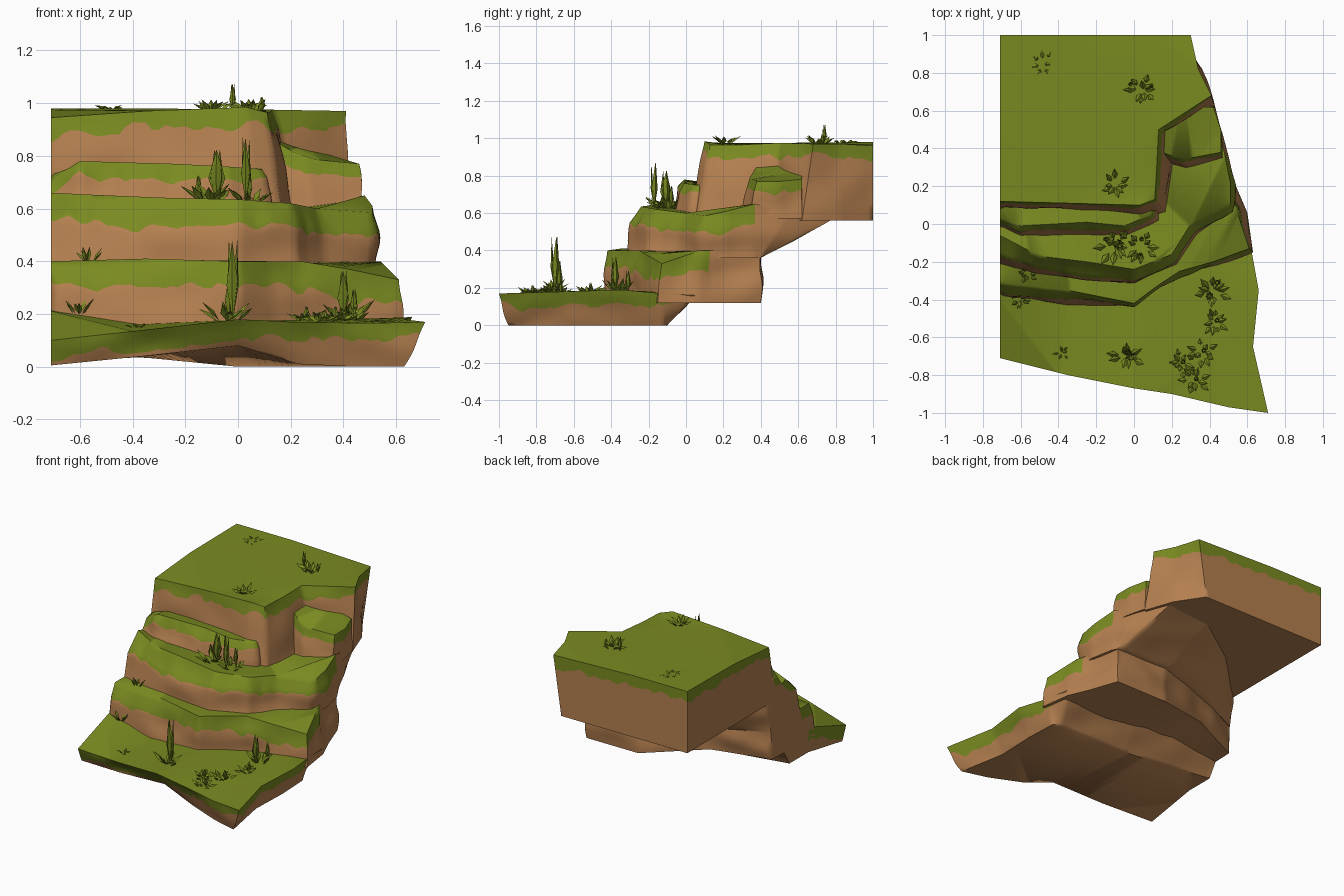
import bpy, bmesh, math, random
from mathutils import Vector, noise

random.seed(4)


def material(name, rgb):
    m = bpy.data.materials.new(name)
    m.diffuse_color = (*rgb, 1)
    return m


GRASS = material("grass green", (0.195, 0.255, 0.015))
EARTH = material("earth brown", (0.46, 0.215, 0.08))


def finish(bm, name, mats, angle):
    me = bpy.data.meshes.new(name)
    bm.to_mesh(me)
    bm.free()
    for m in mats:
        me.materials.append(m)
    ob = bpy.data.objects.new(name, me)
    bpy.context.collection.objects.link(ob)
    bpy.ops.object.select_all(action='DESELECT')
    ob.select_set(True)
    bpy.context.view_layer.objects.active = ob
    bpy.ops.object.shade_smooth_by_angle(angle=math.radians(angle))
    return ob


def terrace(name, pairs, band, dent=0.03, lip=0.0, bare_y=9, left_bare_y=9):
    """Slab: counter-clockwise (top xyz, bottom xyz) pairs, grassy top and wavy grass lip.
    lip = share of the outward slope taken by the grass; walls behind bare_y are all earth."""
    tops = [Vector(p[:3]) for p in pairs]
    bots = [Vector(p[3:]) for p in pairs]
    cols = []
    for i in range(len(pairs)):
        j = (i + 1) % len(pairs)
        n = max(1, round((tops[j] - tops[i]).length / 0.025))
        for k in range(n):
            cols.append((tops[i].lerp(tops[j], k / n), bots[i].lerp(bots[j], k / n)))
    bm = bmesh.new()
    rings, bare = [], []
    for i, (a, b) in enumerate(cols):
        tan = cols[(i + 1) % len(cols)][0] - cols[i - 1][0]
        out = Vector((tan.y, -tan.x, 0)).normalized()
        wave = noise.noise(a * 9) * 0.035 + noise.noise(a * 22) * 0.025
        d = min(0.85, max(0.1, (band + wave) / max(0.01, a.z - b.z)))
        flat = a.x < -0.705 or a.y > 0.995
        bare.append(a.y > (left_bare_y if a.x < 0.1 else bare_y))
        ring = []
        for t in [d * k / 4 for k in range(5)] + [d + (1 - d) * k / 7 for k in range(1, 8)]:
            p = a.lerp(b, t)
            if lip and not bare[-1]:
                h = lip * t / d if t <= d else lip + (1 - lip) * (t - d) / (1 - d)
                p.x, p.y = a.x + (b.x - a.x) * h, a.y + (b.y - a.y) * h
            if not flat:
                p += out * noise.noise(Vector((p.x * 4, p.y * 4, p.z * 5))) * dent * math.sin(math.pi * t)
            ring.append(bm.verts.new(p))
        rings.append(ring)
    for i in range(len(rings)):
        r, s = rings[i], rings[(i + 1) % len(rings)]
        for k in range(len(r) - 1):
            f = bm.faces.new((r[k], r[k + 1], s[k + 1], s[k]))
            f.material_index = 0 if k < 4 and not bare[i] else 1
    top = bm.faces.new([r[0] for r in rings])
    bottom = bm.faces.new([r[-1] for r in reversed(rings)])
    bottom.material_index = 1
    bmesh.ops.triangulate(bm, faces=[top, bottom])
    bmesh.ops.recalc_face_normals(bm, faces=bm.faces)
    return finish(bm, name, [GRASS, EARTH], 60)


# Base shelf, undercut at the front
terrace("base_shelf", [
    (-0.71, -0.71, 0.10, -0.71, -0.67, 0.005),
    (-0.35, -0.80, 0.14, -0.36, -0.74, 0.04),
    (0.0, -0.87, 0.18, 0.0, -0.79, 0.08),
    (0.2, -0.90, 0.17, 0.23, -0.82, 0.01),
    (0.5, -0.97, 0.165, 0.45, -0.90, 0.0),
    (0.71, -1.0, 0.17, 0.63, -0.95, 0.0),
    (0.63, -0.65, 0.18, 0.57, -0.62, 0.0),
    (0.66, -0.35, 0.19, 0.58, -0.34, 0.0),
    (0.62, -0.13, 0.17, 0.57, -0.12, 0.0),
    (0.60, 0.05, 0.16, 0.52, -0.1, 0.0),
    (0.0, 0.05, 0.18, 0.0, -0.1, 0.0),
    (-0.71, -0.02, 0.2, -0.71, -0.1, 0.07),
    (-0.71, -0.36, 0.22, -0.71, -0.3, 0.07)], 0.07, 0.02, 0, -0.1, -0.3)

# Second step
terrace("second_step", [
    (-0.71, -0.31, 0.40, -0.71, -0.38, 0.15),
    (-0.35, -0.35, 0.41, -0.36, -0.43, 0.13),
    (0.0, -0.42, 0.40, 0.0, -0.44, 0.12),
    (0.12, -0.33, 0.40, 0.14, -0.33, 0.12),
    (0.24, -0.25, 0.40, 0.27, -0.27, 0.12),
    (0.42, -0.20, 0.37, 0.45, -0.23, 0.12),
    (0.61, -0.13, 0.33, 0.63, -0.15, 0.12),
    (0.54, 0.08, 0.40, 0.60, 0.06, 0.12),
    (0.50, 0.2, 0.40, 0.54, 0.2, 0.12),
    (0.47, 0.4, 0.40, 0.47, 0.4, 0.12),
    (0.08, 0.4, 0.40, 0.08, 0.4, 0.12),
    (-0.35, 0.26, 0.40, -0.35, 0.24, 0.2),
    (-0.71, 0.1, 0.40, -0.71, 0.09, 0.17)], 0.10, 0.03, 0.6, 0.12, -0.2)

# Third step, its back wall forms the sloping underside
terrace("third_step", [
    (-0.71, -0.06, 0.66, -0.71, -0.22, 0.36),
    (-0.5, -0.17, 0.65, -0.5, -0.27, 0.36),
    (-0.25, -0.20, 0.64, -0.25, -0.30, 0.36),
    (0.0, -0.24, 0.635, 0.0, -0.32, 0.36),
    (0.2, -0.16, 0.62, 0.23, -0.22, 0.36),
    (0.3, 0.0, 0.60, 0.34, -0.06, 0.36),
    (0.51, 0.10, 0.585, 0.50, 0.07, 0.36),
    (0.51, 0.22, 0.61, 0.52, 0.2, 0.36),
    (0.48, 0.37, 0.65, 0.49, 0.36, 0.36),
    (0.44, 0.55, 0.60, 0.47, 0.40, 0.36),
    (0.35, 0.78, 0.565, 0.45, 0.40, 0.36),
    (0.0, 0.74, 0.565, 0.05, 0.40, 0.36),
    (-0.35, 0.5, 0.57, -0.38, 0.26, 0.36),
    (-0.71, 0.14, 0.6, -0.71, 0.1, 0.36)], 0.10, 0.03, 0.7, 0.36, 0.0)

# Fourth step on the left and a small shelf on the right
terrace("fourth_step", [
    (-0.71, 0.03, 0.71, -0.71, -0.05, 0.58),
    (-0.6, -0.01, 0.78, -0.6, -0.08, 0.58),
    (-0.25, 0.01, 0.77, -0.25, -0.07, 0.58),
    (-0.05, -0.01, 0.76, -0.03, -0.07, 0.58),
    (0.09, 0.05, 0.75, 0.13, 0.02, 0.58),
    (0.09, 0.2, 0.75, 0.13, 0.2, 0.58),
    (-0.71, 0.2, 0.75, -0.71, 0.2, 0.58)], 0.06, 0.025, 0.5, 0.1, 0.1)
terrace("right_shelf", [
    (0.1, 0.40, 0.88, 0.12, 0.33, 0.57),
    (0.25, 0.34, 0.79, 0.28, 0.29, 0.57),
    (0.46, 0.38, 0.77, 0.48, 0.33, 0.57),
    (0.46, 0.50, 0.77, 0.46, 0.5, 0.57),
    (0.42, 0.62, 0.78, 0.43, 0.62, 0.57),
    (0.1, 0.62, 0.88, 0.1, 0.62, 0.57)], 0.06)

# Plateau at the top
terrace("plateau", [
    (-0.71, 0.12, 0.945, -0.71, 0.05, 0.56),
    (-0.35, 0.11, 0.97, -0.35, 0.04, 0.56),
    (0.03, 0.10, 0.985, 0.05, 0.03, 0.56),
    (0.11, 0.13, 0.965, 0.17, 0.06, 0.56),
    (0.12, 0.3, 0.965, 0.21, 0.3, 0.56),
    (0.13, 0.5, 0.975, 0.24, 0.48, 0.56),
    (0.41, 0.68, 0.97, 0.43, 0.62, 0.56),
    (0.34, 0.82, 0.97, 0.36, 0.82, 0.56),
    (0.30, 1.0, 0.96, 0.24, 1.0, 0.56),
    (-0.3, 1.0, 0.98, -0.3, 1.0, 0.56),
    (-0.71, 1.0, 0.98, -0.71, 1.0, 0.56),
    (-0.71, 0.5, 0.975, -0.71, 0.5, 0.56)], 0.07)


def leaf(bm, base, az, tilt, length, width, fold=0.35):
    """Folded pointed leaf, tilt measured from vertical."""
    side = Vector((-math.sin(az), math.cos(az), 0)) * width / 2
    along = Vector((math.cos(az) * math.sin(tilt), math.sin(az) * math.sin(tilt), math.cos(tilt)))
    keel = along.cross(side).normalized() * width * fold
    mid = base + along * length * 0.45
    v = [bm.verts.new(p) for p in (base, mid + side, mid + keel, mid - side, base + along * length)]
    for t in ((0, 1, 2), (0, 2, 3), (1, 4, 2), (2, 4, 3)):
        f = bm.faces.new([v[i] for i in t])
        f.normal_update()
        if f.normal.dot(keel) < 0:
            f.normal_flip()


def plant(name, x, y, z, spread, low, tall=(), count=9):
    """Rosette of low leaves plus tall stalks given as (dx, dy, height, width)."""
    bm = bmesh.new()
    for i in range(count):
        az = math.tau * i / count + random.uniform(-0.3, 0.3)
        r = spread * random.uniform(0.0, 0.45)
        base = Vector((x + r * math.cos(az), y + r * math.sin(az), z - 0.008))
        reach, rise = spread * random.uniform(0.4, 0.7), low * random.uniform(0.5, 1)
        leaf(bm, base, az, math.atan2(reach, rise), math.hypot(reach, rise), spread * 0.32)
    for dx, dy, h, w in tall:
        for k in range(3):
            leaf(bm, Vector((x + dx, y + dy, z - 0.01)), math.tau * k / 3 + 0.4, 0.06, h, w, -0.35)
    finish(bm, name, [GRASS], 30)


# Plants on the shelves
plant("base_star_plant", -0.04, -0.7, 0.18, 0.11, 0.08, [(0.02, 0, 0.31, 0.045), (0.01, 0.02, 0.18, 0.04)])
plant("base_right_plant", 0.41, -0.36, 0.185, 0.11, 0.08, [(-0.01, -0.02, 0.19, 0.045), (0.03, 0.05, 0.12, 0.03)], 11)
for i, (px, py, h) in enumerate([(0.25, -0.74, 0.05), (0.36, -0.68, 0.05), (0.43, -0.52, 0.05), (0.32, -0.83, 0.04)]):
    plant("base_bush_%d" % i, px, py, 0.175, 0.09, h, [(0.01, 0.01, h * 1.3, 0.03)], 10)
plant("base_left_plant", -0.6, -0.40, 0.21, 0.07, 0.07)
plant("base_small_plant", -0.38, -0.68, 0.155, 0.05, 0.02, (), 6)
plant("second_step_plant", -0.57, -0.27, 0.405, 0.06, 0.06)
plant("third_step_left_plant", -0.1, -0.11, 0.635, 0.12, 0.07, [(0.02, 0.0, 0.2, 0.065), (-0.05, 0.03, 0.1, 0.03)], 11)
plant("third_step_right_plant", 0.04, -0.12, 0.63, 0.1, 0.06, [(-0.01, -0.05, 0.25, 0.035), (0.0, 0.04, 0.13, 0.03)], 9)
plant("plateau_front_plant", -0.1, 0.2, 0.975, 0.09, 0.05)
plant("plateau_middle_plant", 0.05, 0.71, 0.975, 0.1, 0.05, [(-0.07, 0.03, 0.11, 0.025), (0.04, 0.02, 0.06, 0.03)], 11)
plant("plateau_back_plant", -0.48, 0.85, 0.98, 0.08, 0.02, (), 7)
